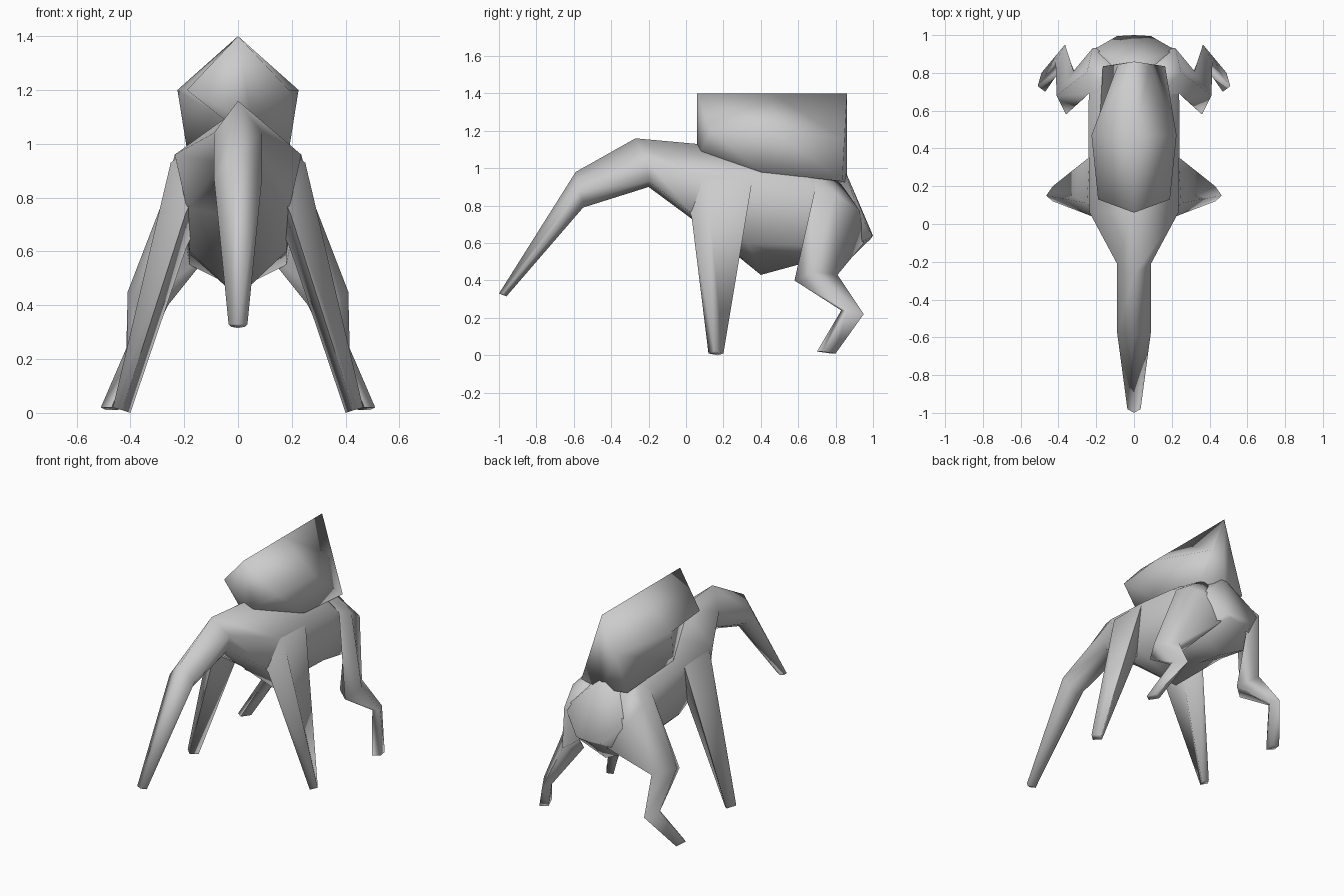
import bpy
import bmesh
import math

default_cube = bpy.data.objects.get("Cube")
if default_cube:
    bpy.data.objects.remove(default_cube, do_unlink=True)

# One plain grey for the whole model
grey = bpy.data.materials.new("plain_grey")
grey.use_nodes = True
grey.diffuse_color = (0.6, 0.6, 0.6, 1)
grey.node_tree.nodes["Principled BSDF"].inputs["Base Color"].default_value = (0.6, 0.6, 0.6, 1)


def loft(name, rings):
    """Skin a list of equal-sized point rings and close both ends."""
    bm = bmesh.new()
    loops = [[bm.verts.new(point) for point in ring] for ring in rings]
    for first, second in zip(loops, loops[1:]):
        for i in range(len(first)):
            j = (i + 1) % len(first)
            bm.faces.new((first[i], first[j], second[j], second[i]))
    # Each end is split along its centre line
    for end in (loops[0], loops[-1]):
        half = len(end) // 2
        bm.faces.new(end[:half + 1])
        bm.faces.new(end[half:] + end[:1])
    bmesh.ops.recalc_face_normals(bm, faces=bm.faces)
    mesh = bpy.data.meshes.new(name)
    bm.to_mesh(mesh)
    bm.free()
    mesh.materials.append(grey)
    obj = bpy.data.objects.new(name, mesh)
    bpy.context.collection.objects.link(obj)
    bpy.ops.object.select_all(action="DESELECT")
    obj.select_set(True)
    bpy.context.view_layer.objects.active = obj
    bpy.ops.object.shade_smooth_by_angle(angle=math.radians(100))


def mirrored_ring(top, side, low, bottom):
    """Six-sided ring: top and bottom are (y, z) on the centre plane."""
    def flip(point):
        return (-point[0], point[1], point[2])
    return [(0, *top), side, low, (0, *bottom), flip(low), flip(side)]


# Trunk and torso, from the trunk tip to the tail edge
torso_rings = [
    mirrored_ring((-1, .33), (.035, -.98, .33), (.025, -.97, .32), (-.96, .315)),
    mirrored_ring((-.59, .98), (.09, -.57, .88), (.05, -.55, .82), (-.55, .79)),
    mirrored_ring((-.27, 1.16), (.09, -.21, 1.04), (.06, -.2, .93), (-.2, .9)),
    mirrored_ring((.06, 1.13), (.235, .06, .96), (.19, .03, .76), (.03, .73)),
    mirrored_ring((.4, 1.1), (.24, .38, .94), (.18, .33, .6), (.4, .43)),
    mirrored_ring((.65, 1.07), (.24, .65, .91), (.18, .62, .59), (.62, .49)),
    mirrored_ring((.85, .99), (.22, .92, .77), (.18, .85, .55), (.82, .46)),
    mirrored_ring((1, .64), (.09, .995, .64), (.06, .99, .63), (.985, .62)),
]
loft("torso_and_trunk", torso_rings)

# Ridged pack on the back: pointed in front, tapering to a triangle behind
pack_rings = [
    mirrored_ring((.06, 1.4), (.19, .13, 1.2), (.05, .08, 1.09), (.06, 1.1)),
    mirrored_ring((.46, 1.4), (.225, .47, 1.2), (.19, .4, .98), (.46, .95)),
    mirrored_ring((.86, 1.4), (.085, .845, 1.16), (.165, .835, .93), (.86, .92)),
]
loft("back_pack", pack_rings)

# Leg rings run front, outer, back, inner, starting inside the torso
front_leg = [
    [(.1, -.05, .95), (.12, .08, 1.03), (.12, .34, 1.02), (.1, .25, .8)],
    [(.195, .03, .74), (.25, .11, .93), (.235, .355, .94), (.19, .24, .62)],
    [(.43, .12, .01), (.465, .15, .02), (.43, .2, .01), (.4, .17, 0)],
]
hind_leg = [
    [(.12, .68, .98), (.12, .8, .95), (.1, .88, .85), (.05, .85, .62)],
    [(.24, .69, .89), (.25, .8, .86), (.22, .93, .77), (.1, .95, .6)],
    [(.36, .58, .4), (.41, .68, .45), (.32, .81, .43), (.26, .67, .4)],
    [(.38, .83, .24), (.415, .86, .24), (.365, .95, .22), (.345, .88, .22)],
    [(.47, .7, .02), (.51, .73, .02), (.49, .8, .01), (.445, .77, .01)],
]

for label, sign in (("left", 1), ("right", -1)):
    for part, rings in (("front_leg", front_leg), ("hind_leg", hind_leg)):
        placed = [[(sign * x, y, z) for x, y, z in ring] for ring in rings]
        loft(label + "_" + part, placed)
